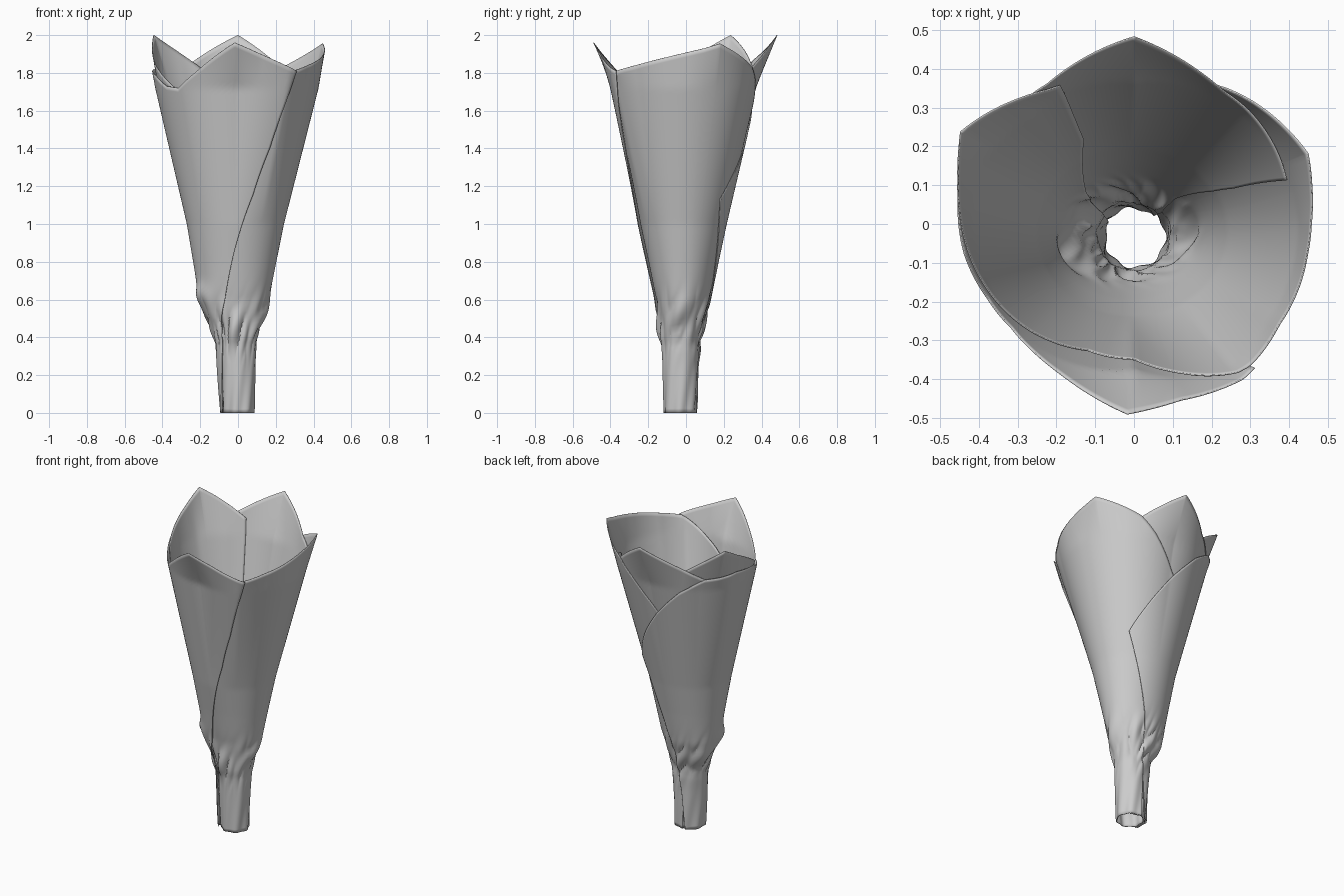
import bpy, bmesh
from math import sin, cos, radians, exp
from mathutils import noise, Vector

if "Cube" in bpy.data.objects:
    bpy.data.objects.remove(bpy.data.objects["Cube"])


def lerp_table(table, t):
    """Piecewise linear lookup; each row is (key, value)."""
    if t <= table[0][0]:
        return table[0][1]
    for (k0, v0), (k1, v1) in zip(table, table[1:]):
        if t <= k1:
            return v0 + (v1 - v0) * (t - k0) / (k1 - k0)
    return table[-1][1]


# Cone cross-sections: radius by azimuth at z = 1.72 and at the rim (z = 1.97)
UPPER = [(0, .43), (45, .41), (90, .375), (135, .40), (160, .435), (180, .43),
         (225, .405), (270, .37), (305, .455), (325, .435), (360, .43)]
RIM = [(0, .472), (12, .482), (22, .492), (57, .455), (90, .478), (122, .455),
       (152, .508), (166, .488), (180, .475), (225, .455), (245, .465),
       (268, .488), (285, .485), (310, .525), (325, .49), (350, .472), (360, .472)]
# Lower profile: half widths and centre by height
HALF_X = [(0, .088), (.37, .106), (.6, .182), (.8, .218), (1.0, .255)]
HALF_Y = [(0, .088), (.37, .100), (.6, .145), (.8, .185), (1.0, .228)]
CEN_X = [(0, 0), (.4, -.005), (.6, -.015), (1.0, -.008), (1.72, 0)]
CEN_Y = [(0, -.035), (.4, -.033), (.6, -.02), (1.0, -.02), (1.72, 0)]


def cone_point(deg, z, offset):
    """Point on the wrap, pushed outward by the layer offset."""
    a, key = radians(deg), deg % 360
    hx, hy = lerp_table(HALF_X, z), lerp_table(HALF_Y, z)
    r = hx * hy / ((hy * cos(a)) ** 2 + (hx * sin(a)) ** 2) ** .5
    if z > 1.0:
        up = lerp_table(UPPER, key)
        if z < 1.72:
            r += (up - r) * (z - 1.0) / .72
        else:
            r = up + (lerp_table(RIM, key) - up) * (z - 1.72) / .25
    # crumpled paper around the tied neck, slanted with the twist
    crease = exp(-((z - .47) / .13) ** 2)
    twist = a - z * 1.5
    n = noise.noise(Vector((cos(twist) * 2.2, sin(twist) * 2.2, z * 5 + 3)))
    r += .045 * crease * (abs(n) - .2)
    if z < .5:
        r += .004 * cos(7 * twist) * (1 - z / .5)
    # fold standing out on the left side
    r += .022 * exp(-((key - 200) / 16) ** 2 - ((z - .63) / .05) ** 2)
    r += offset
    return (lerp_table(CEN_X, z) + r * cos(a), lerp_table(CEN_Y, z) + r * sin(a), z)


def paper_sheet(name, top, start, end, offsets, cols=150, rows=80):
    """Sheet wrapped on the cone; start/end give its free edges by height."""
    bm = bmesh.new()
    a0, a1 = top[0][0], top[-1][0]
    # include the rim corners as exact columns
    angles = sorted({a0 + (a1 - a0) * i / cols for i in range(cols + 1)} |
                    {float(t[0]) for t in top})
    grid = []
    for ang in angles:
        s = (ang - a0) / (a1 - a0)
        h = lerp_table(top, ang)
        off = offsets[0] + (offsets[1] - offsets[0]) * s
        col = []
        for j in range(rows + 1):
            z = h * j / rows
            e0, e1 = lerp_table(start, z), lerp_table(end, z)
            col.append(bm.verts.new(cone_point(e0 + (e1 - e0) * s, z, off)))
        grid.append(col)
    for c0, c1 in zip(grid, grid[1:]):
        for j in range(rows):
            bm.faces.new((c0[j], c1[j], c1[j + 1], c0[j + 1]))
    mesh = bpy.data.meshes.new(name)
    bm.to_mesh(mesh)
    bm.free()
    ob = bpy.data.objects.new(name, mesh)
    bpy.context.collection.objects.link(ob)
    thick = ob.modifiers.new("paper_thickness", "SOLIDIFY")
    thick.thickness = .004
    thick.offset = 0
    bpy.ops.object.select_all(action='DESELECT')
    ob.select_set(True)
    bpy.context.view_layer.objects.active = ob
    bpy.ops.object.shade_smooth_by_angle(angle=radians(30))
    return ob


# Inner sheet: left peak, low front, right peak, tail under the back
paper_sheet("inner_sheet",
            [(118, 1.82), (152, 2.0), (166, 1.93), (214, 1.72), (250, 1.56),
             (285, 1.70), (308, 1.81), (372, 1.93), (382, 1.955), (416, 1.83),
             (430, 1.73), (460, 1.48)],
            [(0, 150), (.5, 140), (1.2, 118)], [(0, 460)], (-.014, -.002))

# Back sheet: central back peak, with its free corner inside the right side
paper_sheet("back_sheet",
            [(16, 1.72), (55, 1.82), (90, 2.0), (139, 1.80), (200, 1.45)],
            [(0, 50), (.6, 35), (1.2, 22), (1.72, 16)], [(0, 200)], (-.014, -.001))

# Outer sheet: front peak with the diagonal seam, low corner at back right
paper_sheet("outer_sheet",
            [(45, 1.13), (65, 1.28), (95, 1.52), (120, 1.70), (140, 1.80),
             (165, 1.82), (190, 1.79), (208, 1.73), (222, 1.72), (268, 1.96), (310, 1.81)],
            [(0, 110), (.45, 85), (1.13, 45)],
            [(0, 212), (.4, 225), (.6, 250), (1.15, 288), (1.4, 299), (1.81, 310)],
            (.006, .006))
